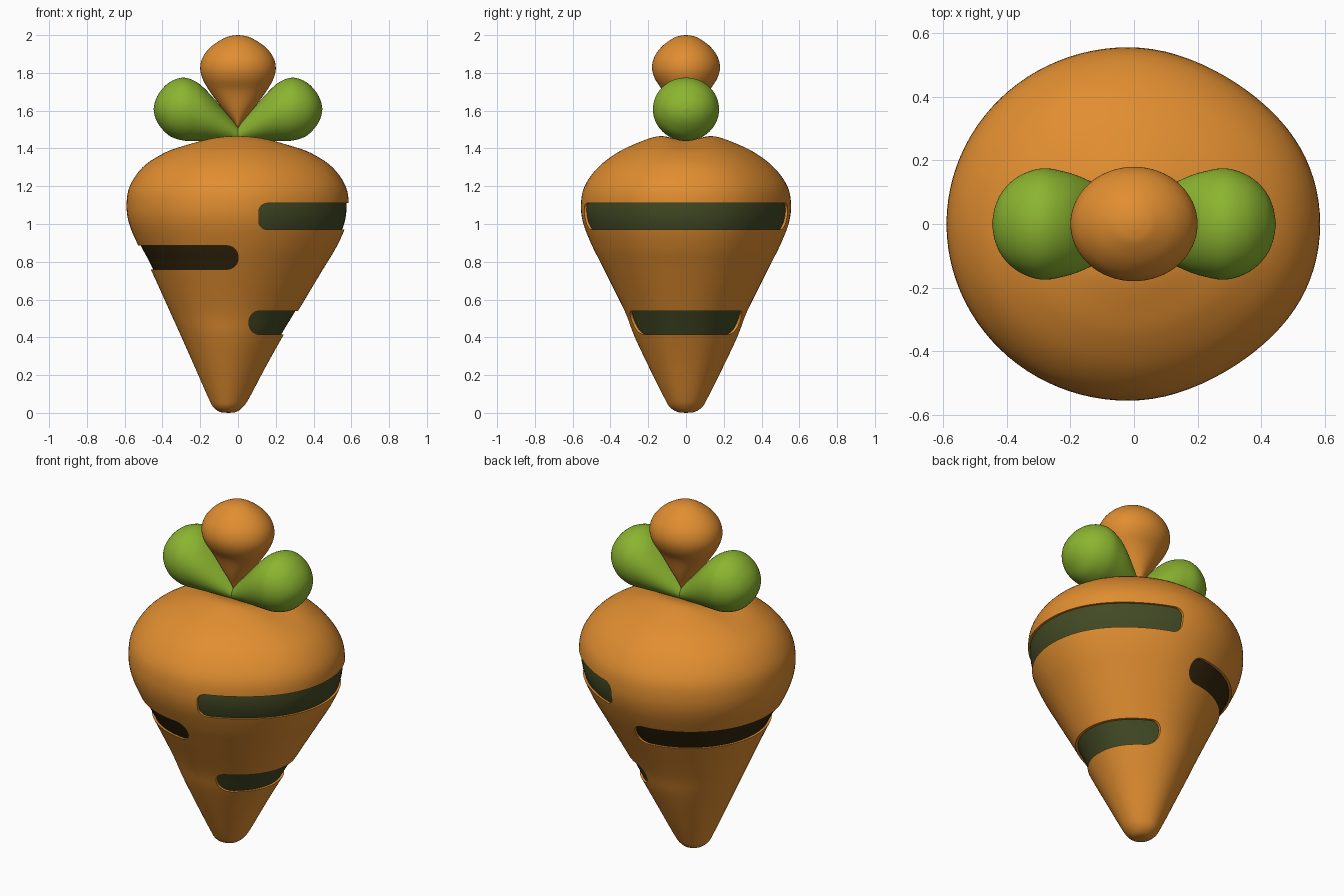
import bpy, bmesh, math

if "Cube" in bpy.data.objects:
    bpy.data.objects.remove(bpy.data.objects["Cube"])

def material(name, rgb):
    m = bpy.data.materials.new(name)
    m.diffuse_color = (*rgb, 1)
    m.use_nodes = True
    m.node_tree.nodes["Principled BSDF"].inputs["Base Color"].default_value = m.diffuse_color
    return m

MATS = [material("orange", (0.75, 0.27, 0.03)),
        material("leaf_green", (0.26, 0.46, 0.03)),
        material("dark_green", (0.055, 0.068, 0.018)),
        material("dark_brown", (0.033, 0.019, 0.004))]

def catmull(rows, steps):
    """Smoothly resample a table of profile rows."""
    first = [2 * a - b for a, b in zip(rows[0], rows[1])]
    last = [2 * a - b for a, b in zip(rows[-1], rows[-2])]
    p = [first] + [list(r) for r in rows] + [last]
    out = []
    for i in range(1, len(p) - 2):
        for k in range(steps):
            t = k / steps
            out.append([0.5 * (2 * b + (c - a) * t + (2 * a - 5 * b + 4 * c - d) * t * t
                               + (3 * b - a - 3 * c + d) * t ** 3)
                        for a, b, c, d in zip(p[i - 1], p[i], p[i + 1], p[i + 2])])
    return out + [list(rows[-1])]

def new_object(name, bm, mat):
    bmesh.ops.recalc_face_normals(bm, faces=bm.faces)
    me = bpy.data.meshes.new(name)
    for m in MATS:
        me.materials.append(m)
    for f in bm.faces:
        f.material_index = mat
        f.smooth = True
    bm.to_mesh(me)
    bm.free()
    ob = bpy.data.objects.new(name, me)
    bpy.context.collection.objects.link(ob)
    return ob

def loft(name, rows, point, mat, sides=64, steps=5, inset=0):
    """Skin rings; point(row, angle) gives each ring position."""
    bm = bmesh.new()
    rings = [[bm.verts.new(point(r, 2 * math.pi * k / sides)) for k in range(sides)]
             for r in catmull(rows, steps)]
    for a, b in zip(rings, rings[1:]):
        for k in range(sides):
            n = (k + 1) % sides
            bm.faces.new((a[k], a[n], b[n], b[k]))
    bmesh.ops.remove_doubles(bm, verts=bm.verts, dist=1e-5)
    bmesh.ops.holes_fill(bm, edges=[e for e in bm.edges if e.is_boundary], sides=0)
    bmesh.ops.recalc_face_normals(bm, faces=bm.faces)
    if inset:
        bm.normal_update()
        moves = [(v, v.co - v.normal * inset) for v in bm.verts]
        for v, co in moves:
            v.co = co
    return new_object(name, bm, mat)

def cut(ob, cutter):
    mod = ob.modifiers.new("cut", 'BOOLEAN')
    mod.operation, mod.solver, mod.object = 'DIFFERENCE', 'EXACT', cutter
    bpy.context.view_layer.objects.active = ob
    bpy.ops.object.modifier_apply(modifier=mod.name)

# Body: z, left x, right x, half depth
BODY = [(0, -.05, -.05, 0), (.005, -.095, -.01, .045), (.03, -.13, .025, .085),
        (.08, -.157, .06, .115), (.25, -.232, .15, .2), (.41, -.303, .24, .275),
        (.54, -.362, .318, .325), (.76, -.462, .45, .435), (.88, -.525, .522, .495),
        (1.0, -.576, .574, .543), (1.1, -.59, .586, .556), (1.2, -.573, .57, .537),
        (1.3, -.505, .5, .465), (1.38, -.39, .385, .36), (1.43, -.27, .265, .255),
        (1.467, -.16, .16, .155), (1.478, -.08, .08, .08), (1.48, 0, 0, 0)]

def body_point(r, t):
    z, xl, xr, ry = r
    cx = (xl + xr) / 2 - 0.03 * ry
    c, s = math.cos(t), math.sin(t)
    x = cx + c * ((xr - cx) if c > 0 else (cx - xl))
    y = ry * s * (1 - (0.04 * math.sin(2 * t) ** 2 if c > 0 else 0))
    if z > 1.35:  # shallow seat for the leaves
        z -= 0.04 * math.exp(-(y / .1) ** 2 - (x / .25) ** 2)
    return x, y, z

body = loft("body", BODY, body_point, 0, sides=96)

# Bands: recessed slots wrapping one side, with rounded ends
def slot(name, x_end, side, z0, z1, rad):
    prof = [(1, z0), (1, z1)]
    for zc, a0 in ((z1 - rad, 90), (z0 + rad, 180)):
        for k in range(9):
            a = math.radians(a0 + 90 * k / 8)
            prof.append((side * x_end + rad + rad * math.cos(a), zc + rad * math.sin(a)))
    bm = bmesh.new()
    face = bm.faces.new([bm.verts.new((side * x, -1, z)) for x, z in prof])
    ext = bmesh.ops.extrude_face_region(bm, geom=[face])
    for v in ext["geom"]:
        if isinstance(v, bmesh.types.BMVert):
            v.co.y = 1
    return new_object(name, bm, 0)

for name, x_end, side, z0, z1, rad, mat in (
        ("upper_band", .11, 1, .97, 1.11, .045, 2),
        ("middle_band", 0, -1, .76, .885, .058, 3),
        ("lower_band", .058, 1, .415, .54, .058, 2)):
    cutter = slot(name + "_cutter", x_end, side, z0, z1, rad)
    core = loft("core_cutter", BODY, body_point, mat, sides=96, inset=0.012)
    cut(cutter, core)
    cut(body, cutter)
    for ob in (cutter, core):
        bpy.data.objects.remove(ob, do_unlink=True)

# Top bud: z, half width, half depth
BUD = [(1.47, .004, .03), (1.52, .012, .05), (1.6, .075, .085), (1.7, .148, .122),
       (1.77, .188, .165), (1.83, .2, .18), (1.89, .183, .165), (1.945, .135, .122),
       (1.985, .07, .065), (1.997, .03, .028), (2.0, 0, 0)]
bud = loft("top_bud", BUD,
           lambda r, t: (r[1] * math.cos(t), r[2] * math.sin(t), r[0]), 0)

# Side leaves: x, bottom z, top z, half depth
LEAF = [(0, 1.43, 1.52, .06), (.08, 1.437, 1.61, .105), (.16, 1.44, 1.70, .145),
        (.22, 1.44, 1.752, .165), (.29, 1.442, 1.775, .175), (.36, 1.465, 1.752, .152),
        (.41, 1.513, 1.704, .108), (.437, 1.56, 1.655, .055), (.447, 1.608, 1.608, 0)]
leaves = []
for name, side in (("right_leaf", 1), ("left_leaf", -1)):
    leaves.append(loft(name, LEAF, lambda r, t: (
        side * r[0], r[3] * math.cos(t),
        (r[1] + r[2]) / 2 + (r[2] - r[1]) / 2 * math.sin(t)), 1))

# Smooth shading with crisp band edges
bpy.ops.object.select_all(action='DESELECT')
for ob in [body, bud] + leaves:
    ob.select_set(True)
bpy.context.view_layer.objects.active = body
bpy.ops.object.shade_smooth_by_angle(angle=math.radians(40))
